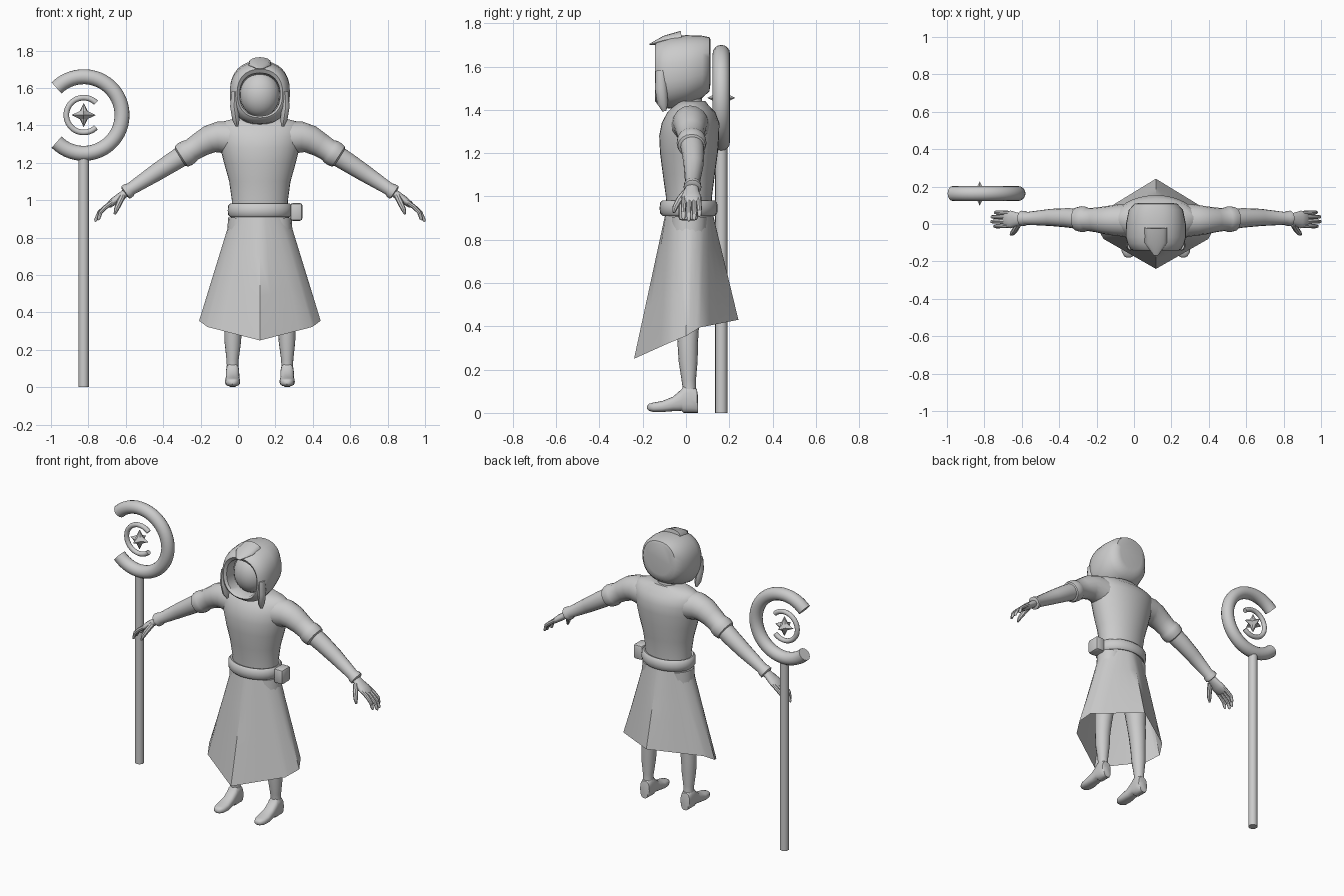
import bpy, bmesh
from math import sin, cos, pi, radians, copysign
from mathutils import Vector

if "Cube" in bpy.data.objects:
    bpy.data.objects.remove(bpy.data.objects["Cube"])

CX = 0.117                      # the figure stands beside its staff
Y = Vector((0, 1, 0))


def finish(name, bm, angle=40):
    bmesh.ops.recalc_face_normals(bm, faces=bm.faces)
    me = bpy.data.meshes.new(name)
    bm.to_mesh(me)
    bm.free()
    ob = bpy.data.objects.new(name, me)
    bpy.context.collection.objects.link(ob)
    bpy.ops.object.select_all(action='DESELECT')
    ob.select_set(True)
    bpy.context.view_layer.objects.active = ob
    bpy.ops.object.shade_smooth_by_angle(angle=radians(angle))
    return ob


def loft(name, rings, cap0=True, cap1=True, wrap=False, angle=40):
    bm = bmesh.new()
    vs = [[bm.verts.new(p) for p in r] for r in rings]
    n = len(vs[0])
    for a, b in zip(vs, vs[1:] + ([vs[0]] if wrap else [])):
        for i in range(n):
            j = (i + 1) % n
            bm.faces.new((a[i], a[j], b[j], b[i]))
    if cap0 and not wrap:
        bm.faces.new(vs[0])
    if cap1 and not wrap:
        bm.faces.new(vs[-1])
    return finish(name, bm, angle)


def ellipse(cx, cy, z, rx, ry, n=32):
    return [Vector((cx + rx * sin(2 * pi * i / n), cy - ry * cos(2 * pi * i / n), z)) for i in range(n)]


def tube(name, pts, s=0, n=16):
    """pts: (x, y, z, radius along y[, radius across]); s mirrors about the figure."""
    P = [Vector((CX + s * p[0] if s else p[0], p[1], p[2])) for p in pts]
    rings = []
    for i, p in enumerate(P):
        t = (P[min(i + 1, len(P) - 1)] - P[max(i - 1, 0)]).normalized()
        a = (Y - t * t.dot(Y)).normalized()
        b = t.cross(a)
        ra, rb = pts[i][3], pts[i][-1]
        rings.append([p + a * ra * cos(2 * pi * k / n) + b * rb * sin(2 * pi * k / n) for k in range(n)])
    return loft(name, rings)


def section(y, cx, w, zt, zb, power=2.0, n=32):
    """Superellipse outline in the xz plane."""
    out = []
    for k in range(n):
        c, q = cos(2 * pi * k / n), sin(2 * pi * k / n)
        out.append(Vector((cx + w * copysign(abs(c) ** (2 / power), c), y,
                           (zt + zb) / 2 + (zt - zb) / 2 * copysign(abs(q) ** (2 / power), q))))
    return out


# Staff: shaft, large crescent, small crescent, star
SX, SY, SZ = -0.825, 0.163, 1.455
tube("staff_shaft", [(SX, SY, 0, .028), (SX, SY, 1.23, .028)])


def crescent(name, major, minor, a0, a1):
    pts = []
    for k in range(41):
        a = radians(a0 + (a1 - a0) * k / 40)
        pts.append((SX + major * cos(a), SY, SZ + major * sin(a), minor))
    tube(name, pts)


crescent("staff_crescent", .205, .04, -135, 135)
crescent("staff_inner_crescent", .093, .015, 45, 315)
bm = bmesh.new()
bmesh.ops.create_uvsphere(bm, u_segments=8, v_segments=4, radius=1)
for v in bm.verts:
    d = v.co.normalized()
    r = .065 if max(abs(c) for c in d) > .99 else .03
    v.co = Vector((SX, SY, SZ)) + d * r
finish("staff_star", bm, 20)

# Torso: (z, half width, front y, back y)
torso = [(.92, .15, -.09, .12), (1.0, .15, -.093, .12), (1.1, .164, -.107, .133),
         (1.2, .192, -.12, .147), (1.28, .212, -.124, .153), (1.34, .222, -.112, .154),
         (1.39, .225, -.085, .135), (1.42, .20, -.055, .105), (1.44, .12, -.04, .09)]
loft("torso", [ellipse(CX, (f + b) / 2, z, w, (b - f) / 2) for z, w, f, b in torso])
tube("neck", [(CX, .02, 1.38, .065), (CX, 0, 1.52, .06)])

# Skirt: round waist lofted to a pointed, sloping hem
half = [(0, -.24, .25), (.28, -.08, .322), (.325, 0, .355), (.29, .065, .395), (0, .242, .43)]
keys = [Vector(p) for p in half] + [Vector((-p[0], p[1], p[2])) for p in half[-2:0:-1]]
hem = []
for a, b in zip(keys, keys[1:] + keys[:1]):
    hem += [a.lerp(b, k / 4) for k in range(4)]
waist = ellipse(0, .014, .94, .145, .105, len(hem))
off = Vector((CX, 0, 0))
loft("skirt", [[off + w.lerp(h, t) for w, h in zip(waist, hem)] for t in (0, .33, .66, 1)], False, False)

# Belt and pouch
prof = [(0, .915), (.013, .91), (.024, .922), (.026, .945), (.024, .97), (.013, .982), (0, .977)]
loft("belt", [ellipse(CX, .012, z, .146 + d, .108 + d) for d, z in prof], wrap=True)
bm = bmesh.new()
bmesh.ops.create_cube(bm, size=1)
for v in bm.verts:
    v.co = Vector((CX + .195 + v.co.x * .065, .01 + v.co.y * .09, .937 + v.co.z * .095))
bmesh.ops.bevel(bm, geom=bm.edges[:], offset=.014, segments=2, affect='EDGES', profile=.5)
finish("pouch", bm)

# Hood: outlines swept from the back to the rim, then into the opening
hood = [(.113, .085, 1.725, 1.52), (.108, .115, 1.735, 1.485), (.075, .145, 1.742, 1.455), (.0, .16, 1.745, 1.42),
        (-.07, .161, 1.737, 1.405), (-.12, .152, 1.726, 1.41), (-.15, .135, 1.712, 1.43),
        (-.158, .122, 1.70, 1.44), (-.145, .108, 1.68, 1.45), (-.06, .105, 1.67, 1.45)]
loft("hood", [section(y + (.015 if y < -.1 else 0) * (1 - 0), CX, w, t, b, 2.3) for y, w, t, b in hood], cap1=False)
# Pointed peak over the brow
tube("hood_peak", [(CX, -.02, 1.735, .03, .06), (CX, -.1, 1.722, .02, .06), (CX, -.168, 1.702, .003, .012)])
bm = bmesh.new()
bmesh.ops.create_uvsphere(bm, u_segments=24, v_segments=16, radius=1)
for v in bm.verts:
    v.co = Vector((CX + v.co.x * .107, -.03 + v.co.y * .095, 1.565 + v.co.z * .122))
finish("face", bm)


def finger(name, s, y0, y1, tip_u, tip_z, r):
    tube(name, [(.785, y0, .992, r), (.825, (y0 + y1) / 2, .963, r), ((.825 + tip_u) / 2 + .006, y1, (.963 + tip_z) / 2 + .008, r * .9),
                (tip_u - .004, y1, tip_z + .008, r * .7), (tip_u, y1, tip_z, r * .25)], s, 8)


# Paired parts
for s, side in ((-1, "right"), (1, "left")):
    tube(side + "_hood_lappet", [(.135, -.115, 1.58, .025, .018), (.138, -.115, 1.5, .028, .022),
                                 (.128, -.108, 1.43, .025, .02), (.122, -.1, 1.395, .01, .008)], s, 10)
    tube(side + "_sleeve", [(.15, .02, 1.33, .09), (.225, .02, 1.338, .082), (.27, .02, 1.325, .075),
                            (.32, .022, 1.297, .066), (.365, .024, 1.268, .061), (.378, .025, 1.26, .067),
                            (.40, .026, 1.246, .069), (.42, .026, 1.233, .064), (.428, .026, 1.228, .05)], s)
    tube(side + "_forearm", [(.40, .026, 1.246, .055), (.47, .033, 1.202, .052), (.56, .035, 1.144, .046),
                             (.69, .03, 1.06, .034), (.70, .03, 1.053, .040), (.718, .03, 1.041, .041),
                             (.722, .03, 1.038, .03)], s)
    tube(side + "_palm", [(.70, .03, 1.053, .026, .022), (.735, .026, 1.026, .034, .022),
                          (.775, .024, .998, .047, .021), (.805, .026, .975, .044, .017), (.815, .026, .968, .03, .008)], s)
    for k, (y0, y1, u, z) in enumerate([(-.008, -.012, .866, .893), (.015, .013, .882, .885),
                                       (.038, .038, .88, .89), (.058, .062, .862, .905)]):
        finger(f"{side}_finger_{k + 1}", s, y0, y1, u, z, .0125)
    tube(side + "_thumb", [(.735, .0, 1.02, .017), (.752, -.03, .985, .016), (.768, -.05, .95, .013),
                           (.776, -.056, .925, .006)], s, 8)
    # Leg, with a slight boot cuff below the knee
    tube(side + "_leg", [(.085, .015, .90, .085), (.105, .012, .7, .078), (.13, .008, .48, .058),
                         (.138, .008, .40, .052), (.143, .008, .32, .047), (.145, .01, .24, .044),
                         (.146, .013, .15, .033), (.146, .015, .12, .031), (.146, .018, .05, .034)], s)
    # Boot: sections from the heel to the toe (y, half width, top, bottom)
    boot = [(.056, .026, .075, 0), (.05, .033, .11, 0), (.02, .036, .135, 0), (-.012, .036, .125, 0),
            (-.02, .036, .11, .01), (-.06, .037, .075, .008), (-.11, .041, .055, .004),
            (-.15, .036, .048, .004), (-.172, .024, .042, .01), (-.179, .01, .032, .018)]
    loft(side + "_boot", [section(y, CX + s * .146, w, t, b, 2.6, 20) for y, w, t, b in boot])
